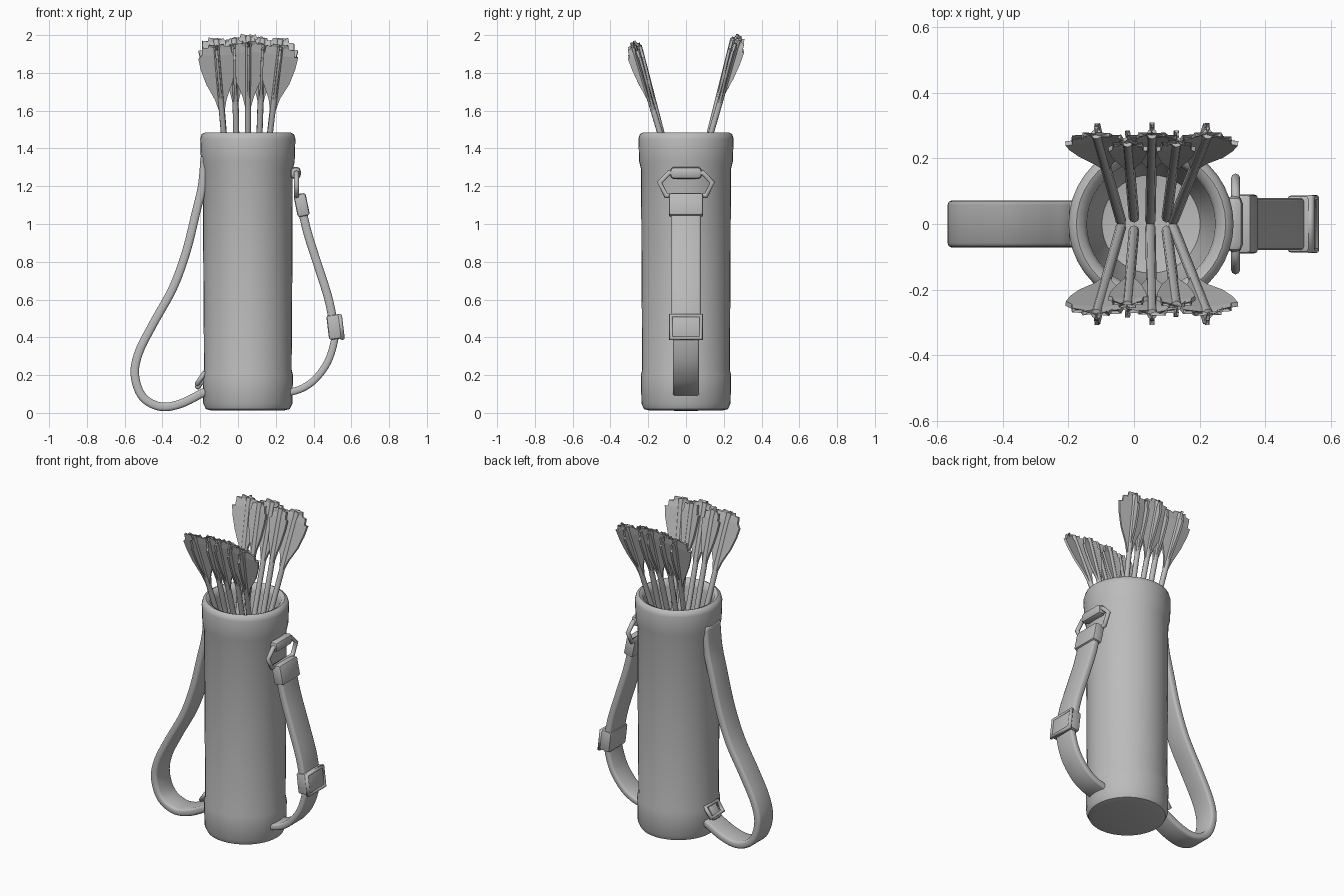
import bpy, bmesh, math, random
from mathutils import Vector, Matrix

random.seed(4)
cube = bpy.data.objects.get("Cube")
if cube:
    bpy.data.objects.remove(cube, do_unlink=True)

grey = bpy.data.materials.new("plain grey")
grey.use_nodes = True
grey.diffuse_color = (0.5, 0.5, 0.5, 1)
grey.node_tree.nodes["Principled BSDF"].inputs["Base Color"].default_value = (0.5, 0.5, 0.5, 1)


def finish(name, bm, smooth=40):
    bmesh.ops.recalc_face_normals(bm, faces=bm.faces[:])
    mesh = bpy.data.meshes.new(name)
    bm.to_mesh(mesh)
    bm.free()
    mesh.materials.append(grey)
    ob = bpy.data.objects.new(name, mesh)
    bpy.context.collection.objects.link(ob)
    bpy.ops.object.select_all(action='DESELECT')
    ob.select_set(True)
    bpy.context.view_layer.objects.active = ob
    if smooth:
        bpy.ops.object.shade_smooth_by_angle(angle=math.radians(smooth))
    return ob


def spline(points, steps=6):
    """Smooth path through the points."""
    p = [Vector(q) for q in points]
    p = [2 * p[0] - p[1]] + p + [2 * p[-1] - p[-2]]
    out = []
    for a, b, c, d in zip(p, p[1:], p[2:], p[3:]):
        for i in range(steps):
            t = i / steps
            out.append(0.5 * (2 * b + (c - a) * t + (2 * a - 5 * b + 4 * c - d) * t * t
                              + (3 * b - a - 3 * c + d) * t ** 3))
    return out + [p[-2]]


def lathe(name, profile, x, sides=40):
    bm = bmesh.new()
    verts = [bm.verts.new((r, 0, z)) for r, z in profile]
    edges = [bm.edges.new(e) for e in zip(verts, verts[1:])]
    bmesh.ops.spin(bm, geom=verts + edges, cent=(0, 0, 0), axis=(0, 0, 1),
                   angle=math.tau, steps=sides)
    bmesh.ops.remove_doubles(bm, verts=bm.verts[:], dist=0.0005)
    bmesh.ops.translate(bm, verts=bm.verts[:], vec=(x, 0, 0))
    return finish(name, bm, 50)


def strap(name, path, half_width, thick):
    """Flat band whose path lies in the xz plane."""
    bm = bmesh.new()
    rows = [[bm.verts.new((q.x, s * half_width, q.y)) for s in (-1, 1)]
            for q in spline(path)]
    for a, b in zip(rows, rows[1:]):
        bm.faces.new((a[0], a[1], b[1], b[0]))
    ob = finish(name, bm, 50)
    solid = ob.modifiers.new("thickness", 'SOLIDIFY')
    solid.thickness, solid.offset = thick, 0
    bevel = ob.modifiers.new("soft edge", 'BEVEL')
    bevel.width, bevel.segments = thick * 0.3, 2
    return ob


def box(name, centre, size, tilt=0, bevel=0.012):
    bm = bmesh.new()
    bmesh.ops.create_cube(bm, size=1)
    bmesh.ops.scale(bm, vec=size, verts=bm.verts[:])
    bmesh.ops.bevel(bm, geom=bm.edges[:], offset=bevel, segments=2, affect='EDGES', profile=0.5)
    bm.transform(Matrix.Translation(centre) @ Matrix.Rotation(tilt, 4, 'Y'))
    return finish(name, bm)


def tube(name, points, radius, closed=False):
    curve = bpy.data.curves.new(name, 'CURVE')
    curve.dimensions = '3D'
    curve.bevel_depth, curve.bevel_resolution, curve.use_fill_caps = radius, 2, True
    line = curve.splines.new('POLY')
    line.points.add(len(points) - 1)
    for pt, co in zip(line.points, points):
        pt.co = (*co, 1)
    line.use_cyclic_u = closed
    curve.materials.append(grey)
    ob = bpy.data.objects.new(name, curve)
    bpy.context.collection.objects.link(ob)
    return ob


def ring(name, centre, outline, radius, tilt=0):
    """Wire loop in a tilted yz plane, mirrored from half an outline."""
    loop = outline + [(-y, z) for y, z in reversed(outline)]
    turn = Matrix.Rotation(tilt, 3, 'Y')
    return tube(name, [Vector(centre) + turn @ Vector((0, y, z)) for y, z in loop], radius, True)


# Hollow body with base band and thick collar
lathe("quiver_body", [
    (0, 0.015), (0.19, 0.012), (0.222, 0.02), (0.236, 0.05), (0.239, 0.2), (0.232, 0.23),
    (0.236, 0.8), (0.238, 1.29), (0.248, 1.33), (0.252, 1.45), (0.245, 1.475), (0.228, 1.484),
    (0.206, 1.474), (0.196, 1.44), (0.185, 1.2), (0.15, 1.06), (0, 1.03)], 0.052)

# Right strap: long loop from the collar to the base
strap("right_strap", [(-0.175, 1.36), (-0.19, 1.2), (-0.225, 1.05), (-0.275, 0.85),
                      (-0.345, 0.66), (-0.45, 0.47), (-0.525, 0.32), (-0.546, 0.2),
                      (-0.505, 0.085), (-0.41, 0.033), (-0.3, 0.05), (-0.17, 0.115)], 0.072, 0.045)
ring("right_strap_loop", (-0.195, 0, 0.185), [(0.06, -0.04), (0.06, 0.03)], 0.013, 0.6)
box("right_strap_tab", (-0.195, 0, 0.165), (0.03, 0.08, 0.09), 0.6)

# Left strap: upper band, lower band, buckle and keeper
strap("left_strap_upper", [(0.325, 1.16), (0.345, 1.05), (0.375, 0.93), (0.43, 0.76),
                           (0.48, 0.6), (0.512, 0.44)], 0.08, 0.045)
strap("left_strap_lower", [(0.515, 0.5), (0.512, 0.39), (0.475, 0.27), (0.41, 0.18),
                           (0.34, 0.13), (0.26, 0.105)], 0.07, 0.038)
box("left_strap_keeper", (0.337, 0, 1.1), (0.065, 0.18, 0.12), -0.2)
box("buckle", (0.512, 0, 0.455), (0.075, 0.175, 0.13), -0.12)
ring("buckle_frame", (0.545, 0, 0.455), [(0.08, -0.06), (0.08, 0.06)], 0.013, -0.12)

# Metal ring hung from a padded bar
ring("strap_ring", (0.31, 0, 1.22), [(0.09, 0.05), (0.14, 0.0), (0.105, -0.07)], 0.014)
box("ring_holder", (0.305, 0, 1.27), (0.055, 0.17, 0.065), 0, 0.022)

# Arrows: leaf-shaped feathers around each shaft
LEAF = [(0.01, 0), (0.03, 0.08), (0.07, 0.17), (0.092, 0.25), (0.1, 0.31), (0.08, 0.32),
        (0.075, 0.36), (0.052, 0.34), (0.04, 0.375), (0.012, 0.36)]


def arrow(name, foot, tip, fan, outward):
    foot, tip = Vector(foot), Vector(tip)
    tube(name + "_shaft", [foot, foot.lerp(tip, 0.5), tip], 0.016)
    up = (tip - foot).normalized()
    side = Vector((1, 0, 0))
    side = (side - up * side.dot(up)).normalized()
    out = side.cross(up)
    out *= 1 if out.y * outward > 0 else -1
    start = tip - up * 0.37
    bm = bmesh.new()
    # Two wide side feathers and one narrow outer feather
    for direction, width in ((side - out * 0.12, fan), (-side - out * 0.12, fan),
                             (out, 0.5)):
        d = direction.normalized()
        rim = [bm.verts.new(start + d * w * width + up * (h + random.uniform(-0.008, 0.008)))
               for w, h in LEAF]
        spine = [bm.verts.new(start + up * h) for w, h in LEAF]
        for i in range(len(LEAF) - 1):
            bm.faces.new((spine[i], rim[i], rim[i + 1], spine[i + 1]))
    ob = finish(name + "_feathers", bm, 0)
    solid = ob.modifiers.new("thickness", 'SOLIDIFY')
    solid.thickness, solid.offset = 0.014, 0


for label, s, height in (("front", -1, 1.94), ("back", 1, 1.975)):
    for i, (low, high) in enumerate(((-0.04, -0.115), (0.05, 0.055), (0.12, 0.225))):
        arrow(f"{label}_arrow_{i + 1}", (low, s * 0.01, 1.06),
              (high, s * 0.275, height + 0.018 * (i == 1)), 1.0, s)
    for i, (low, high) in enumerate(((0.0, -0.02), (0.1, 0.13))):
        arrow(f"{label}_inner_arrow_{i + 1}", (low, s * 0.02, 1.06),
              (high, s * 0.25, height + 0.005), 0.6, s)
